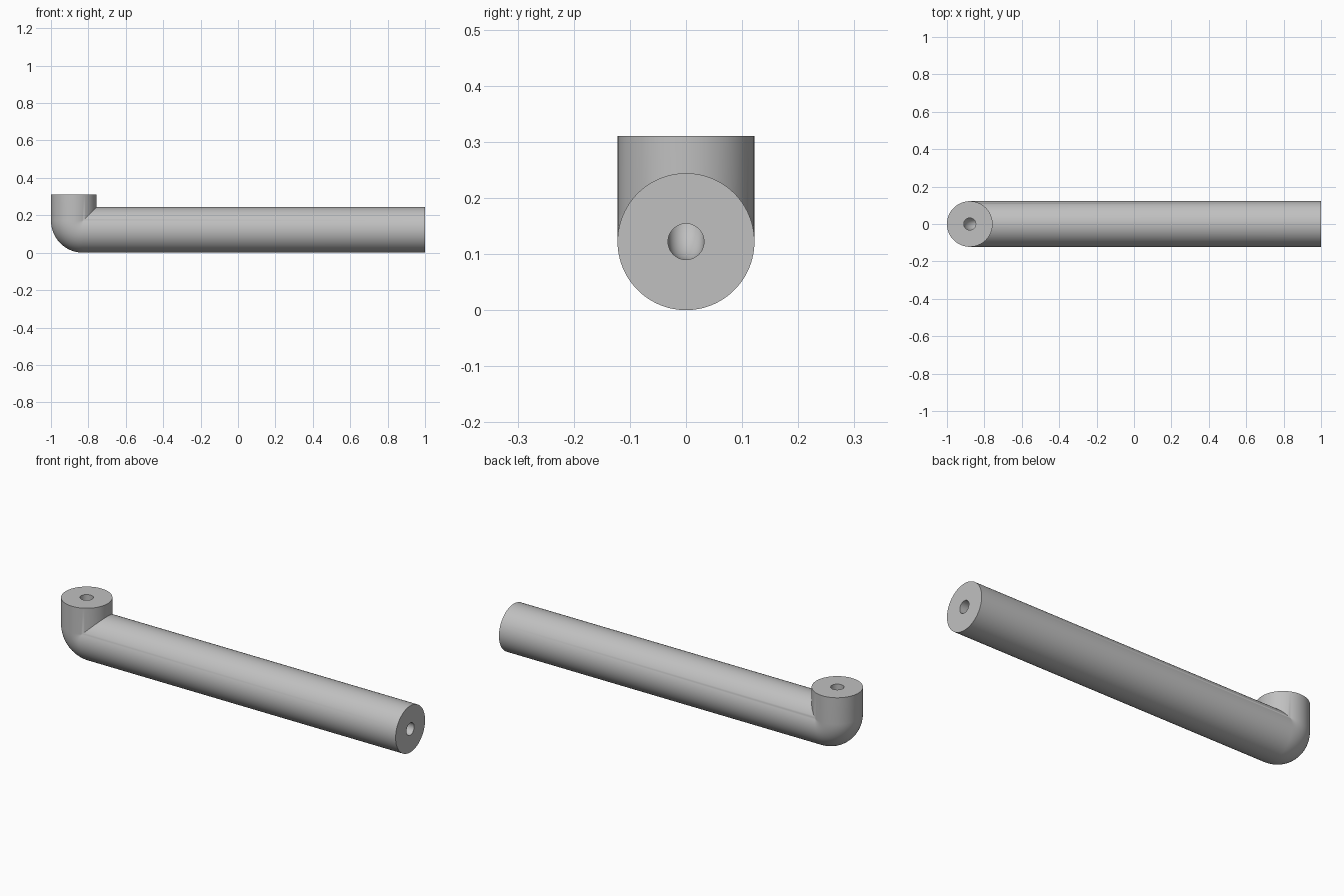
import bpy
import bmesh
import math

if "Cube" in bpy.data.objects:
    bpy.data.objects.remove(bpy.data.objects["Cube"], do_unlink=True)

OUTER, BORE = 0.122, 0.032      # pipe and bore radius
BEND = 0.05                     # centreline radius of the elbow
TOP, END = 0.31, 1.0            # collar height and far end
SIDES, STEPS = 96, 16
CX, CZ = -1 + OUTER + BEND, OUTER + BEND   # elbow centre

grey = bpy.data.materials.new("light_grey")
grey.use_nodes = True
colour = (0.53, 0.53, 0.53, 1)
grey.diffuse_color = colour
grey.node_tree.nodes["Principled BSDF"].inputs["Base Color"].default_value = colour


def pipe_rings(radius):
    """Cross-sections from the collar top, round the elbow, to the far end."""
    rings = []
    for step in range(-1, STEPS + 2):
        ring = []
        for i in range(SIDES):
            a = math.tau * i / SIDES
            y = radius * math.sin(a)
            reach = BEND + radius * math.cos(a)     # distance outward from elbow centre
            if step < 0:
                p = (CX - reach, y, TOP)
            elif step > STEPS:
                p = (END, y, CZ - reach)
            elif reach < 0:                         # inner side meets in a mitre
                p = (CX - reach, y, CZ - reach)
            else:
                t = math.pi / 2 * step / STEPS
                p = (CX - reach * math.cos(t), y, CZ - reach * math.sin(t))
            ring.append(p)
        rings.append(ring)
    return rings


# Outer skin, then back through the bore, closed by annular end caps
bm = bmesh.new()
rings = pipe_rings(OUTER) + pipe_rings(BORE)[::-1]
verts = [[bm.verts.new(p) for p in ring] for ring in rings]
for k, ring in enumerate(verts):
    after = verts[(k + 1) % len(verts)]
    for i in range(SIDES):
        j = (i + 1) % SIDES
        bm.faces.new((ring[i], ring[j], after[j], after[i]))
bmesh.ops.remove_doubles(bm, verts=bm.verts, dist=0.00005)
bmesh.ops.recalc_face_normals(bm, faces=bm.faces)

mesh = bpy.data.meshes.new("elbow_pipe")
bm.to_mesh(mesh)
bm.free()
mesh.materials.append(grey)
pipe = bpy.data.objects.new("elbow_pipe", mesh)
bpy.context.collection.objects.link(pipe)

bpy.ops.object.select_all(action='DESELECT')
pipe.select_set(True)
bpy.context.view_layer.objects.active = pipe
bpy.ops.object.shade_smooth_by_angle(angle=math.radians(30))
